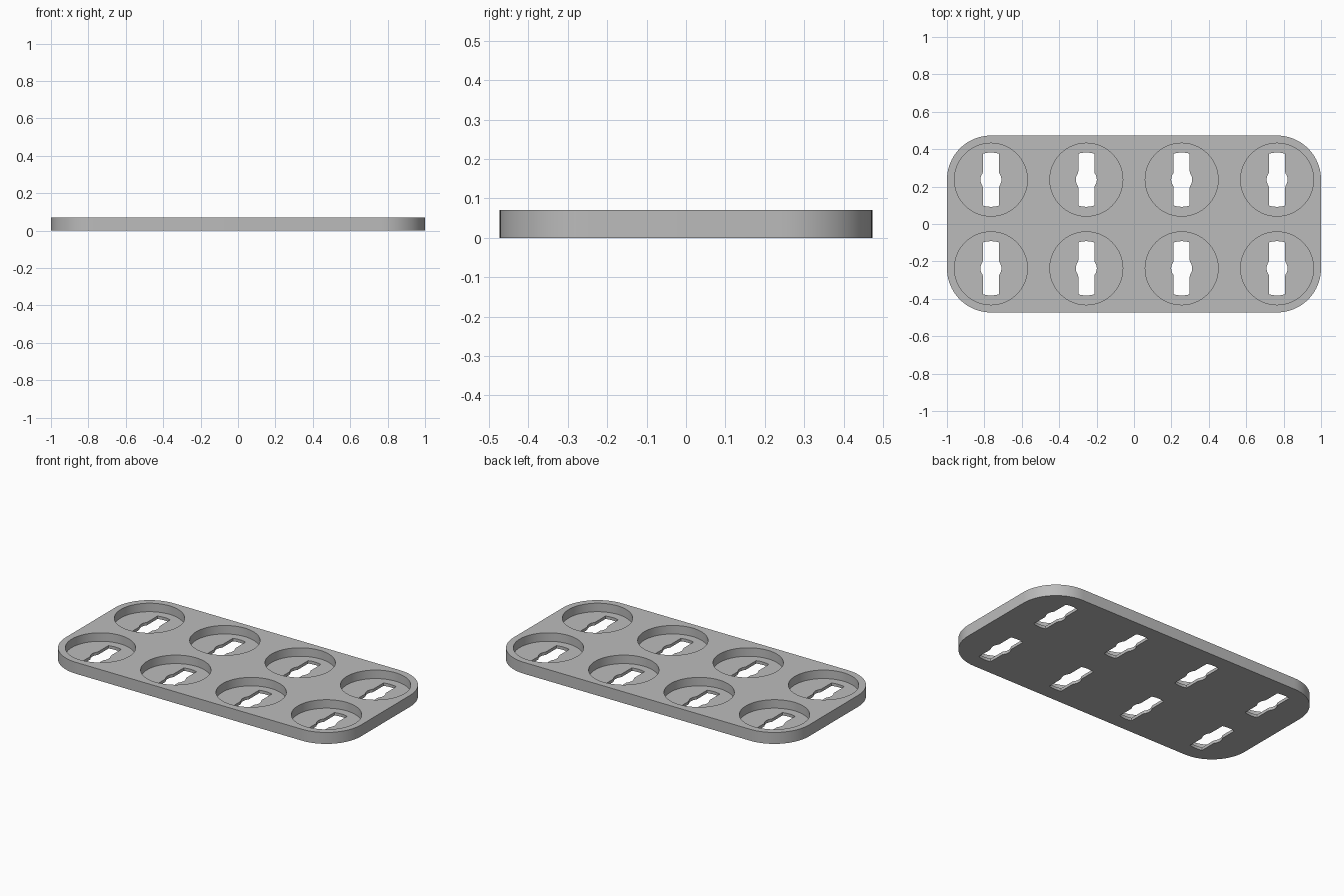
import bpy, bmesh
from math import sin, cos, pi, asin, radians

if "Cube" in bpy.data.objects:
    bpy.data.objects.remove(bpy.data.objects["Cube"])

HALF_X, HALF_Y, HEIGHT, FLOOR = 1.0, 0.473, 0.07, 0.018
CX, CY = 0.765, 0.237          # outer pocket centres, also the corner centres
PITCH = 2 * CX / 3
POCKET_R = 0.195
CENTRES = [(-CX + i * PITCH, y) for i in range(4) for y in (-CY, CY)]

grey = bpy.data.materials.new("plain grey")
grey.use_nodes = True
grey.diffuse_color = (0.5, 0.5, 0.5, 1)
grey.node_tree.nodes["Principled BSDF"].inputs["Base Color"].default_value = (0.5, 0.5, 0.5, 1)


def arc(cx, cy, r, a0, a1, n):
    return [(cx + r * cos(a0 + (a1 - a0) * i / n), cy + r * sin(a0 + (a1 - a0) * i / n))
            for i in range(n + 1)]


def prisms(name, profile, centres, z0, z1):
    """Extrude one closed profile at every centre into a single object."""
    bm = bmesh.new()
    for cx, cy in centres:
        low = [bm.verts.new((cx + x, cy + y, z0)) for x, y in profile]
        high = [bm.verts.new((cx + x, cy + y, z1)) for x, y in profile]
        bm.faces.new(low[::-1])
        bm.faces.new(high)
        for i in range(len(low)):
            j = (i + 1) % len(low)
            bm.faces.new((low[i], low[j], high[j], high[i]))
    mesh = bpy.data.meshes.new(name)
    bm.to_mesh(mesh)
    bm.free()
    obj = bpy.data.objects.new(name, mesh)
    bpy.context.collection.objects.link(obj)
    mesh.materials.append(grey)
    return obj


# Rounded plate outline
corner = HALF_Y - CY
outline = []
for k, (sx, sy) in enumerate([(1, 1), (-1, 1), (-1, -1), (1, -1)]):
    outline += arc(sx * (HALF_X - corner), sy * CY, corner, k * pi / 2, (k + 1) * pi / 2, 20)
tray = prisms("tray", outline, [(0, 0)], 0, HEIGHT)

# Round pockets
pocket = arc(0, 0, POCKET_R, 0, 2 * pi, 72)[:-1]
pockets = prisms("pocket_cutter", pocket, CENTRES, FLOOR, HEIGHT + 0.1)

# Slot with curved ends and a filleted bulge in the middle
SLOT_W, SLOT_R, BULGE_R, FILLET = 0.043, 0.145, 0.056, 0.025
end = asin(SLOT_W / SLOT_R)
fx = SLOT_W + FILLET
fy = ((BULGE_R + FILLET) ** 2 - fx ** 2) ** 0.5
turn = asin(fy / (BULGE_R + FILLET))
right = arc(0, 0, BULGE_R, 0, turn, 6) + arc(fx, fy, FILLET, pi + turn, pi, 5)[1:]
quarter = right + arc(0, 0, SLOT_R, pi / 2 - end, pi / 2, 5)
half = quarter + [(-x, y) for x, y in quarter[-2::-1]]
slot = half + [(x, -y) for x, y in half[-2:0:-1]]
slots = prisms("slot_cutter", slot, CENTRES, -0.1, HEIGHT)

# Cut the plate, then discard the cutters
for cutter in (pockets, slots):
    cutter.hide_render = True
    mod = tray.modifiers.new(cutter.name, "BOOLEAN")
    mod.operation = "DIFFERENCE"
    mod.solver = "EXACT"
    mod.object = cutter
bpy.context.view_layer.objects.active = tray
tray.select_set(True)
for mod in list(tray.modifiers):
    bpy.ops.object.modifier_apply(modifier=mod.name)
for cutter in (pockets, slots):
    bpy.data.objects.remove(cutter)

bpy.ops.object.shade_smooth_by_angle(angle=radians(30))
